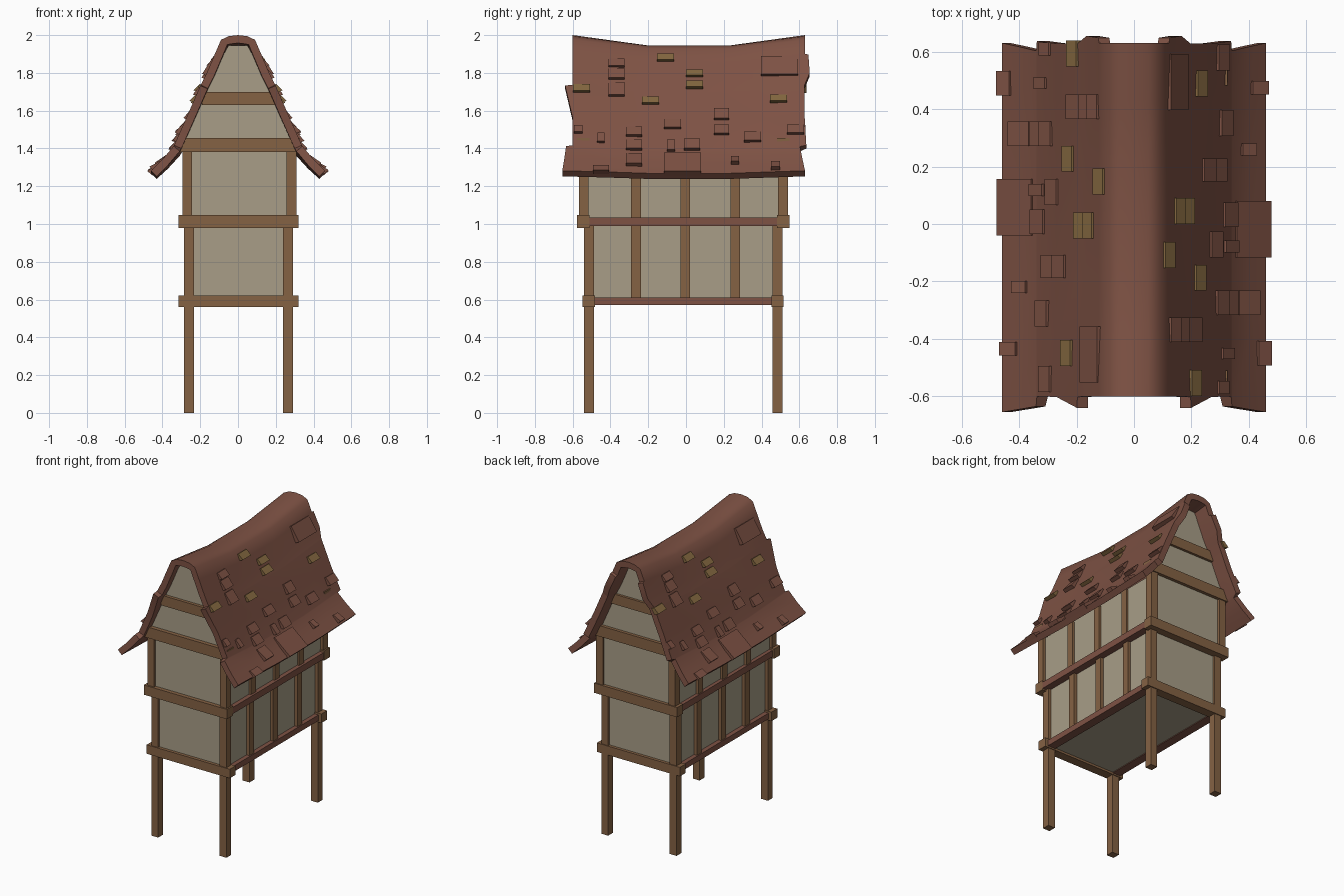
import bpy, bmesh
from mathutils import Vector

if "Cube" in bpy.data.objects:
    bpy.data.objects.remove(bpy.data.objects["Cube"])


def material(name, rgb):
    m = bpy.data.materials.new(name)
    m.diffuse_color = [((c / 255 + 0.055) / 1.055) ** 2.4 for c in rgb] + [1]
    m.use_nodes = True
    m.node_tree.nodes["Principled BSDF"].inputs["Base Color"].default_value = m.diffuse_color
    return m


PLASTER = material("plaster", (168, 158, 135))
TIMBER = material("oak_timber", (133, 98, 68))
ROOF = material("red_brown_roof", (126, 82, 68))
TAN = material("tan_shingle", (132, 104, 64))


def finish(name, bm, mat):
    bmesh.ops.recalc_face_normals(bm, faces=bm.faces)
    me = bpy.data.meshes.new(name)
    bm.to_mesh(me)
    bm.free()
    me.materials.append(mat)
    ob = bpy.data.objects.new(name, me)
    bpy.context.collection.objects.link(ob)
    return ob


def hexa(bm, pts):
    """Six faced solid from a bottom and a top loop of four points."""
    v = [bm.verts.new(p) for p in pts]
    for f in ((0, 1, 2, 3), (4, 5, 6, 7), (0, 1, 5, 4), (1, 2, 6, 5), (2, 3, 7, 6), (3, 0, 4, 7)):
        bm.faces.new([v[i] for i in f])


def boxes(name, mat, bounds):
    bm = bmesh.new()
    for x0, x1, y0, y1, z0, z1 in bounds:
        hexa(bm, [(x, y, z) for z in (z0, z1) for x, y in ((x0, y0), (x1, y0), (x1, y1), (x0, y1))])
    return finish(name, bm, mat)


# Plastered storeys
boxes("lower_walls", PLASTER, [(-0.262, 0.268, -0.525, 0.495, 0.575, 1.01)])
boxes("upper_walls", PLASTER, [(-0.278, 0.288, -0.55, 0.525, 1.0, 1.37)])

# Corner posts: stilts through the lower storey, separate ones above
XL, XU = ((-0.285, -0.232), (0.238, 0.29)), ((-0.295, -0.244), (0.258, 0.31))
YL, YU = ((-0.54, -0.488), (0.457, 0.51)), ((-0.567, -0.517), (0.487, 0.54))
boxes("stilt_posts", TIMBER, [(*x, *y, 0, 1.0) for x in XL for y in YL])
boxes("upper_corner_posts", TIMBER, [(*x, *y, 1.0, 1.39) for x in XU for y in YU])

# Side studs between the corner posts
studs = ((-0.29, -0.237), (-0.03, 0.021), (0.236, 0.287))
boxes("lower_side_studs", TIMBER, [(*x, *y, 0.59, 1.0) for x in XL for y in studs])
boxes("upper_side_studs", TIMBER, [(*x, *y, 1.02, 1.36) for x in ((-0.295, -0.25), (0.26, 0.302)) for y in studs])

# Cross beams on the front and back
boxes("floor_cross_beams", TIMBER, [(-0.315, 0.32, *y, 0.56, 0.622) for y in ((-0.547, -0.483), (0.453, 0.516))])
boxes("middle_cross_beams", TIMBER, [(-0.315, 0.32, *y, 0.98, 1.047) for y in ((-0.578, -0.512), (0.482, 0.547))])
boxes("top_cross_beams", TIMBER, [(-0.31, 0.325, *y, 1.38, 1.455) for y in ((-0.578, -0.51), (0.482, 0.547))])
boxes("gable_beams", TIMBER, [(-0.19, 0.2, *y, 1.63, 1.7) for y in ((-0.572, -0.52), (0.487, 0.542))])

# Side beams
for name, z0, z1, xs, y0, y1 in (("floor_side_beams", 0.57, 0.61, XL, -0.485, 0.455),
                                 ("middle_side_beams", 0.99, 1.035, XU, -0.515, 0.485)):
    boxes(name, ROOF, [(xs[0][0] - 0.008, xs[0][1], y0, y1, z0, z1),
                       (xs[1][0], xs[1][1] + 0.008, y0, y1, z0, z1)])

# Gable panels under the roof
half = [(0.29, 1.37), (0.285, 1.455), (0.2, 1.63), (0.075, 1.90), (0.05, 1.945)]
outline = half + [(-x, z) for x, z in reversed(half)]
bm = bmesh.new()
for y0, y1 in ((-0.55, -0.525), (0.50, 0.525)):
    a, b = [[bm.verts.new((x, y, z)) for x, z in outline] for y in (y0, y1)]
    bm.faces.new(a)
    bm.faces.new(b)
    for i in range(len(a)):
        j = (i + 1) % len(a)
        bm.faces.new((a[i], a[j], b[j], b[i]))
finish("gable_panels", bm, PLASTER)

# Roof profile: x, z, front edge y, back edge y (ragged ends)
PROFILE = [(0, 2.0, -0.6, 0.63), (0.05, 1.994, -0.6, 0.63), (0.09, 1.975, -0.6, 0.63),
           (0.122, 1.901, -0.6, 0.63), (0.124, 1.897, -0.6, 0.648), (0.165, 1.80, -0.6, 0.655),
           (0.197, 1.737, -0.602, 0.628), (0.199, 1.733, -0.64, 0.628), (0.27, 1.57, -0.602, 0.628),
           (0.338, 1.417, -0.6, 0.637), (0.341, 1.412, -0.635, 0.603), (0.40, 1.342, -0.645, 0.617),
           (0.46, 1.282, -0.655, 0.63)]


def sag(x, y):
    t = min(1, max(0, (y + 0.6) / 0.4 if y < 0 else (0.63 - y) / 0.4))
    return t * (0.055 - 0.09 * abs(x))


rows = [(-x, z, f, b) for x, z, f, b in reversed(PROFILE[1:])] + PROFILE
bm = bmesh.new()
outer, inner = [], []
for i, (x, z, f, b) in enumerate(rows):
    p, q = rows[max(i - 1, 0)], rows[min(i + 1, len(rows) - 1)]
    n = Vector((p[1] - q[1], 0, q[0] - p[0])).normalized() * 0.042
    pts = [Vector((x, y, z - sag(x, y))) for y in (f, -0.4, -0.2, 0.02, 0.23, 0.43, b)]
    outer.append([bm.verts.new(v) for v in pts])
    inner.append([bm.verts.new(v - n) for v in pts])
last = len(outer[0]) - 1
for i in range(len(rows) - 1):
    for g in (outer, inner):
        for j in range(last):
            bm.faces.new((g[i][j], g[i + 1][j], g[i + 1][j + 1], g[i][j + 1]))
    for j in (0, last):
        bm.faces.new((outer[i][j], outer[i + 1][j], inner[i + 1][j], inner[i][j]))
for i in (0, -1):
    for j in range(last):
        bm.faces.new((outer[i][j], outer[i][j + 1], inner[i][j + 1], inner[i][j]))
roof = finish("sagging_roof", bm, ROOF)
bpy.context.view_layer.objects.active = roof
roof.select_set(True)
bpy.ops.object.shade_smooth_by_angle(angle=0.8)


def on_roof(y, z):
    """Point on the right roof slope at the given y and height."""
    for (x0, z0, *_), (x1, z1, *_) in zip(PROFILE, PROFILE[1:]):
        a, b = z0 - sag(x0, y), z1 - sag(x1, y)
        if a >= z >= b:
            return Vector((x0 + (x1 - x0) * (a - z) / (a - b), y, z))
    return Vector((0.46, y, z))


# Loose shingles: y start, width, top z, height; repeated half-turned on the left
RED = [(-0.41, 0.085, 1.88, 0.05), (-0.41, 0.085, 1.83, 0.065), (-0.41, 0.085, 1.755, 0.08),
       (0.397, 0.195, 1.895, 0.11), (-0.592, 0.045, 1.53, 0.05), (-0.47, 0.038, 1.49, 0.06),
       (-0.317, 0.085, 1.52, 0.058), (-0.317, 0.085, 1.452, 0.062), (-0.317, 0.085, 1.378, 0.072),
       (-0.116, 0.09, 1.56, 0.058), (0.148, 0.08, 1.618, 0.068), (0.148, 0.08, 1.532, 0.062),
       (0.307, 0.09, 1.495, 0.062), (0.535, 0.09, 1.532, 0.058), (-0.1, 0.042, 1.452, 0.068),
       (-0.01, 0.084, 1.458, 0.068), (-0.116, 0.196, 1.382, 0.12), (0.238, 0.042, 1.362, 0.046),
       (0.45, 0.048, 1.335, 0.05), (-0.492, 0.085, 1.315, 0.046)]
GOLD = [(-0.153, 0.09, 1.908, 0.048), (-0.598, 0.09, 1.745, 0.048), (-0.232, 0.09, 1.68, 0.048),
        (0, 0.09, 1.824, 0.046), (0, 0.09, 1.765, 0.05), (0.444, 0.09, 1.69, 0.048)]
for name, mat, table in (("red_shingles", ROOF, RED), ("tan_shingles", TAN, GOLD)):
    bm = bmesh.new()
    for y, w, z, h in table:
        top, low = on_roof(y + w / 2, z - 0.008), on_roof(y + w / 2, z - h)
        d = low - top
        n = Vector((-d.z, 0, d.x)).normalized()
        s = Vector((0, w / 2, 0))
        pts = [top - n * 0.015 - s, top - n * 0.015 + s, low - n * 0.008 + s, low - n * 0.008 - s,
               top + n * 0.008 - s, top + n * 0.008 + s, low + n * 0.026 + s, low + n * 0.026 - s]
        hexa(bm, pts)
        hexa(bm, [(-p.x, 0.04 - p.y, p.z) for p in pts])
    finish(name, bm, mat)
